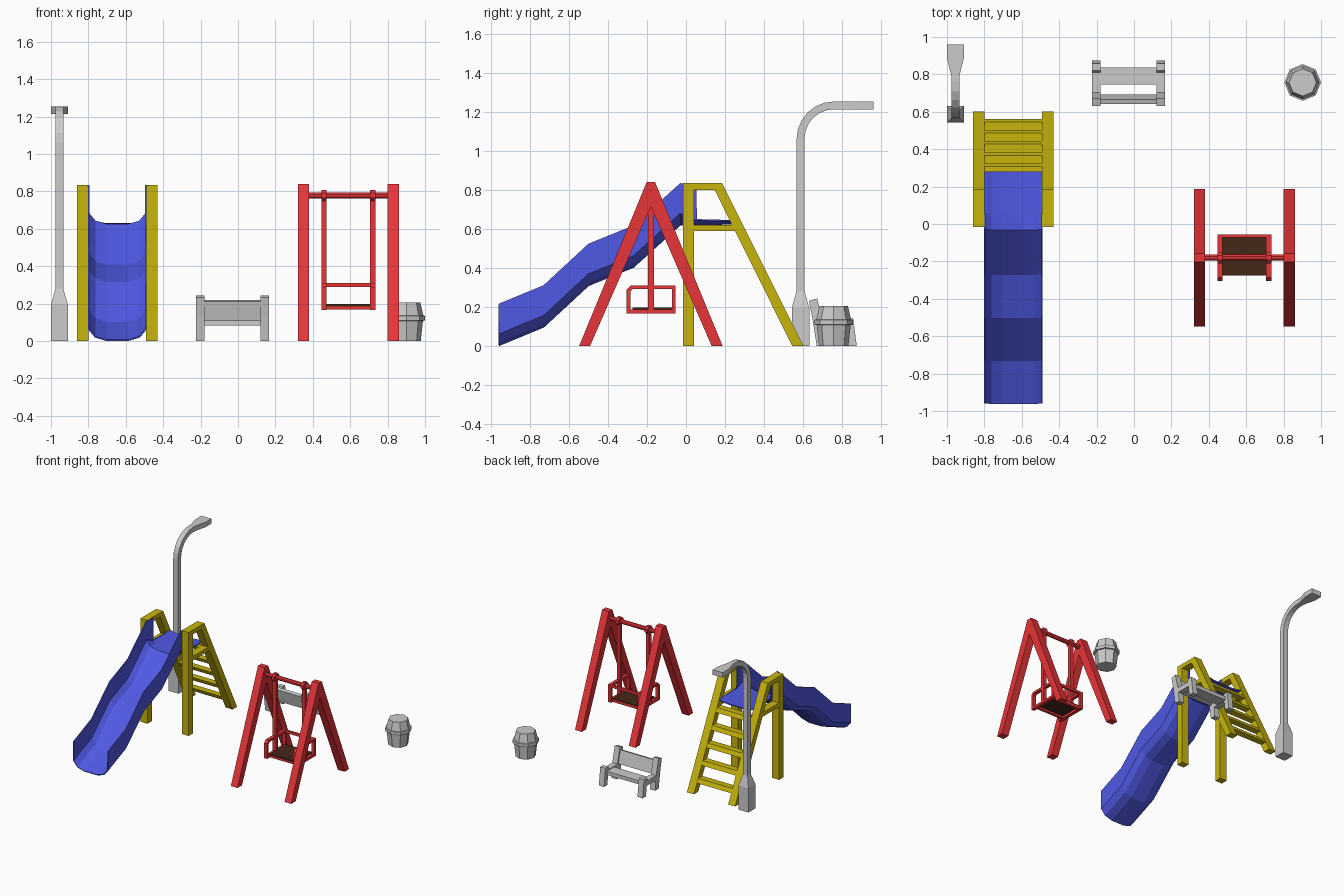
import bpy, bmesh
from math import sin, cos, pi

if "Cube" in bpy.data.objects:
    bpy.data.objects.remove(bpy.data.objects["Cube"])


def material(name, rgb):
    m = bpy.data.materials.new(name)
    m.diffuse_color = (*rgb, 1)
    m.use_nodes = True
    m.node_tree.nodes["Principled BSDF"].inputs["Base Color"].default_value = m.diffuse_color
    return m


RED = material("red", (0.8, 0.035, 0.04))
BLUE = material("blue", (0.08, 0.1, 0.78))
YELLOW = material("yellow", (0.58, 0.46, 0.004))
BROWN = material("brown", (0.06, 0.02, 0.01))


def loft(name, rings, mat=None, closed=True):
    """Skin matching rings of points; closed rings get end caps."""
    bm = bmesh.new()
    vs = [[bm.verts.new(p) for p in r] for r in rings]
    n = len(vs[0])
    for a, b in zip(vs, vs[1:]):
        for i in range(n if closed else n - 1):
            j = (i + 1) % n
            bm.faces.new((a[i], a[j], b[j], b[i]))
    if closed:
        bm.faces.new(vs[0][::-1])
        bm.faces.new(vs[-1])
    bmesh.ops.recalc_face_normals(bm, faces=bm.faces[:])
    me = bpy.data.meshes.new(name)
    bm.to_mesh(me)
    bm.free()
    ob = bpy.data.objects.new(name, me)
    bpy.context.collection.objects.link(ob)
    if mat:
        me.materials.append(mat)
    return ob


def prism(name, yz, x0, x1, mat=None):
    return loft(name, [[(x, y, z) for y, z in yz] for x in (x0, x1)], mat)


def box(name, x0, x1, y0, y1, z0, z1, mat=None):
    return prism(name, [(y0, z0), (y1, z0), (y1, z1), (y0, z1)], x0, x1, mat)


# Slide chute: trough section swept through a wavy slope to a flat platform
def trough(y, base, wall, curl):
    half = [(0.153, wall), (0.153, 0.06 * curl), (0.118, 0.018 * curl), (0.058, 0)]
    left = [(-0.645 - x, y, base + z) for x, z in half]
    right = [(-0.645 + x, y, base + z) for x, z in reversed(half)]
    return left + right


path = [(-0.96, 0.004, 0.213, 1), (-0.73, 0.099, 0.213, 1), (-0.5, 0.312, 0.213, 1),
        (-0.27, 0.405, 0.213, 1), (-0.03, 0.622, 0.213, 1), (0.053, 0.625, 0.207, 0.35),
        (0.056, 0.625, 0.026, 0.35), (0.28, 0.627, 0.018, 0.25)]
chute = loft("slide_chute", [trough(*p) for p in path], BLUE, closed=False)
thick = chute.modifiers.new("thickness", "SOLIDIFY")
thick.thickness = 0.008
thick.offset = 0

# Slide frames and ladder
side = [(-0.015, 0), (-0.015, 0.835), (0.185, 0.835), (0.602, 0),
        (0.545, 0), (0.147, 0.8), (0.04, 0.8), (0.04, 0)]
for tag, x in (("left", -0.86), ("right", -0.492)):
    prism(f"slide_frame_{tag}", side, x, x + 0.062, YELLOW)
    prism(f"platform_rail_{tag}", [(0.04, 0.59), (0.252, 0.59), (0.235, 0.622), (0.04, 0.622)],
          x, x + 0.062, YELLOW)
for i in range(5):
    z0 = 0.075 + 0.12 * i
    z1 = z0 + 0.032
    prism(f"ladder_rung_{i + 1}", [(0.547 - 0.4985 * z0, z0), (0.6 - 0.4985 * z0, z0),
                                   (0.6 - 0.4985 * z1, z1), (0.547 - 0.4985 * z1, z1)],
          -0.8, -0.49, YELLOW)

# Swing A-frames and crossbar
yc = -0.18
aframe = [(-0.368, 0), (-0.022, 0.84), (0.022, 0.84), (0.368, 0),
          (0.312, 0), (0, 0.715), (-0.312, 0)]
for tag, x in (("left", 0.32), ("right", 0.8)):
    prism(f"swing_frame_{tag}", [(yc + y, z) for y, z in aframe], x, x + 0.06, RED)
prism("swing_crossbar", [(yc + 0.017 * cos(pi / 8 + k * pi / 4), 0.778 + 0.017 * sin(pi / 8 + k * pi / 4))
                         for k in range(8)], 0.37, 0.81, RED)

# Swing hangers with side loops
outer = [(-0.305, 0.167), (-0.055, 0.167), (-0.055, 0.31), (-0.285, 0.31), (-0.305, 0.288)]
inner = [(-0.285, 0.187), (-0.073, 0.187), (-0.073, 0.292), (-0.275, 0.292), (-0.285, 0.28)]
for tag, x in (("left", 0.447), ("right", 0.707)):
    box(f"hanger_{tag}", x, x + 0.027, yc - 0.015, yc + 0.015, 0.17, 0.79, RED)
    prism(f"hanger_collar_{tag}", [(yc + 0.033 * cos(pi / 8 + k * pi / 4), 0.778 + 0.033 * sin(pi / 8 + k * pi / 4))
                                   for k in range(8)], x, x + 0.027, RED)
    loop = loft(f"seat_side_{tag}", [[(px, y, z) for y, z in ring]
                for px, ring in ((x, outer), (x + 0.027, outer), (x + 0.027, inner), (x, inner), (x, outer))],
                RED, closed=True)
    # remove the caps and weld to leave an open loop
    bm = bmesh.new()
    bm.from_mesh(loop.data)
    bmesh.ops.delete(bm, geom=[f for f in bm.faces if len(f.verts) == 5], context="FACES")
    bmesh.ops.remove_doubles(bm, verts=bm.verts[:], dist=1e-5)
    bmesh.ops.recalc_face_normals(bm, faces=bm.faces[:])
    bm.to_mesh(loop.data)
    bm.free()
box("swing_backrest", 0.46, 0.72, -0.073, -0.055, 0.29, 0.31, RED)
box("seat_bar_front", 0.46, 0.72, -0.274, -0.254, 0.169, 0.189, RED)
box("seat_bar_back", 0.46, 0.72, -0.09, -0.07, 0.169, 0.189, RED)
box("swing_seat", 0.474, 0.708, -0.275, -0.07, 0.185, 0.197, BROWN)

# Lamp post: square section swept up, round the bend and out to a flat head
xl, yl, bend = -0.955, 0.587, 0.172


def square(y, z, half_w, half_d, angle=0):
    return [(xl + sx * half_w, y - sy * half_d * cos(angle), z + sy * half_d * sin(angle))
            for sx, sy in ((-1, -1), (1, -1), (1, 1), (-1, 1))]


rings = [square(yl, z, w, w) for z, w in ((0, 0.045), (0.195, 0.045), (0.28, 0.021))]
for k in range(7):
    a = pi / 2 * k / 6
    rings.append(square(yl + bend * (1 - cos(a)), 1.062 + bend * sin(a), 0.021, 0.02, a))
for y, w in ((0.79, 0.021), (0.885, 0.045), (0.96, 0.045)):
    rings.append(square(y, 1.062 + bend, w, 0.02, pi / 2))
loft("lamp_post", rings)

# Bench, facing the back
bench_side = [(0.63, 0.232), (0.672, 0.245), (0.703, 0.118), (0.81, 0.118), (0.82, 0.143), (0.857, 0.143),
              (0.875, 0), (0.832, 0), (0.822, 0.08), (0.708, 0.08), (0.715, 0), (0.67, 0), (0.65, 0.13)]
for tag, x in (("left", -0.225), ("right", 0.12)):
    prism(f"bench_side_{tag}", bench_side, x, x + 0.046)
prism("bench_back", [(0.641, 0.212), (0.666, 0.22), (0.692, 0.117), (0.665, 0.108)], -0.18, 0.122)
box("bench_seat", -0.18, 0.122, 0.745, 0.838, 0.083, 0.112)

# Litter bin: eight-sided body, band and tapered lid
loft("litter_bin", [[(0.902 + r * cos(k * pi / 4), 0.757 + r * sin(k * pi / 4), z) for k in range(8)]
                    for r, z in ((0.075, 0), (0.087, 0.108), (0.098, 0.11), (0.098, 0.135),
                                 (0.089, 0.137), (0.073, 0.205))])
